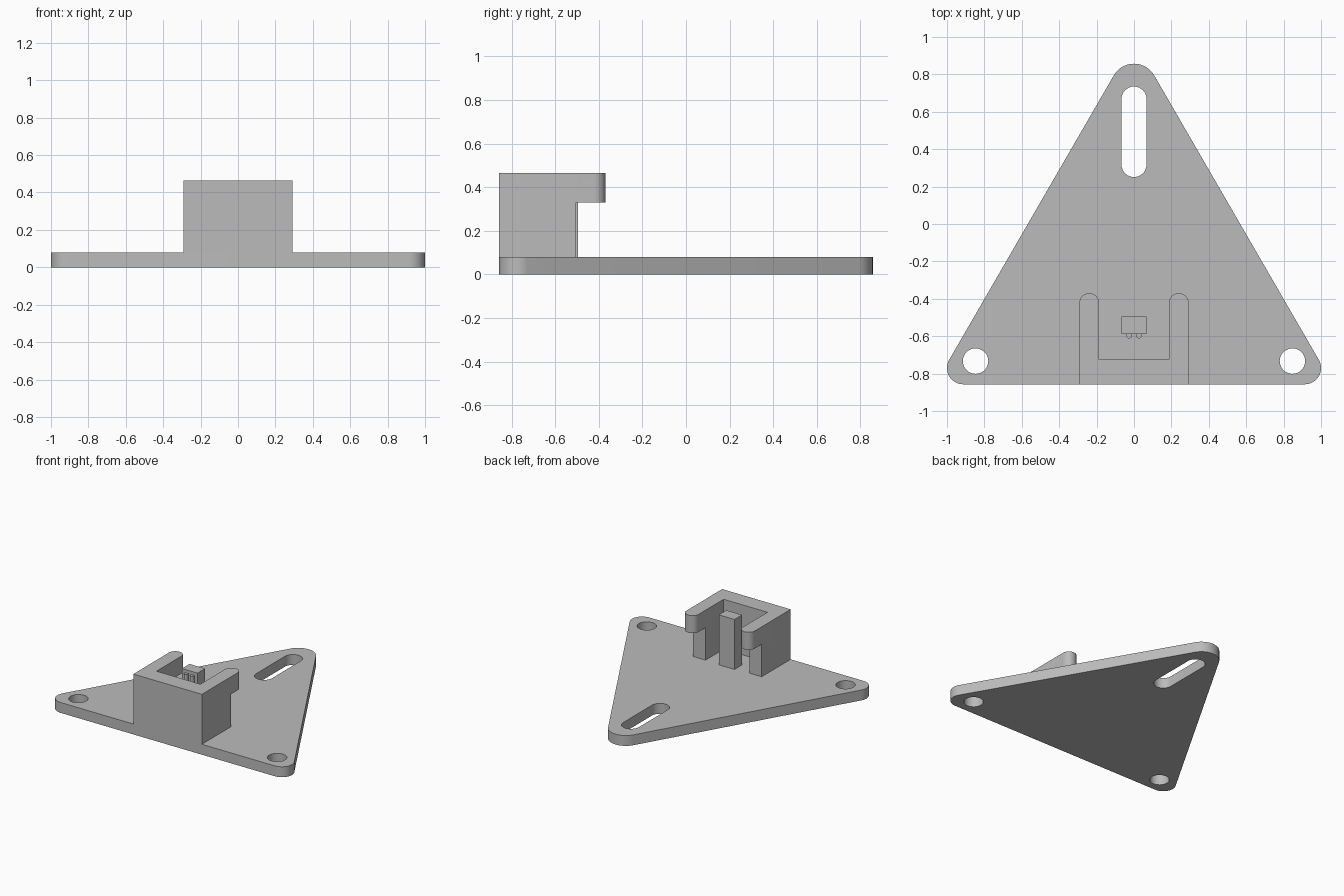
import bpy, bmesh
from math import cos, sin, radians

cube = bpy.data.objects.get("Cube")
if cube:
    bpy.data.objects.remove(cube, do_unlink=True)

grey = bpy.data.materials.new("plain grey")
grey.use_nodes = True
COLOUR = (0.5, 0.5, 0.5, 1)
grey.diffuse_color = COLOUR
grey.node_tree.nodes["Principled BSDF"].inputs["Base Color"].default_value = COLOUR


def arc(cx, cy, r, start, end, steps=16):
    """Points along an arc, angles in degrees."""
    angles = [radians(start + (end - start) * i / steps) for i in range(steps + 1)]
    return [(cx + r * cos(a), cy + r * sin(a)) for a in angles]


def box(x0, x1, y0, y1):
    return [(x0, y0), (x1, y0), (x1, y1), (x0, y1)]


def prism(name, outline, z0, z1):
    """Extrude a flat outline upwards from z0 to z1."""
    bm = bmesh.new()
    face = bm.faces.new([bm.verts.new((x, y, z0)) for x, y in outline])
    top = bmesh.ops.extrude_face_region(bm, geom=[face])["geom"]
    verts = [v for v in top if isinstance(v, bmesh.types.BMVert)]
    bmesh.ops.translate(bm, verts=verts, vec=(0, 0, z1 - z0))
    bmesh.ops.recalc_face_normals(bm, faces=bm.faces)
    mesh = bpy.data.meshes.new(name)
    bm.to_mesh(mesh)
    bm.free()
    mesh.materials.append(grey)
    obj = bpy.data.objects.new(name, mesh)
    bpy.context.collection.objects.link(obj)
    return obj


def cut(obj, outline, z0, z1):
    """Cut a prism out of an object and discard the cutter."""
    cutter = prism("cutter", outline, z0, z1)
    cutter.hide_render = True
    mod = obj.modifiers.new("cut", "BOOLEAN")
    mod.operation = "DIFFERENCE"
    mod.solver = "EXACT"
    mod.object = cutter
    bpy.context.view_layer.objects.active = obj
    bpy.ops.object.modifier_apply(modifier=mod.name)
    bpy.data.objects.remove(cutter, do_unlink=True)


def smooth(obj):
    bpy.ops.object.select_all(action="DESELECT")
    obj.select_set(True)
    bpy.context.view_layer.objects.active = obj
    bpy.ops.object.shade_smooth_by_angle(angle=radians(30))


PLATE, TOP, FRONT = 0.08, 0.465, -0.857

# Triangular base plate with rounded corners
corner = 0.087
base = prism("base_plate",
             arc(1 - corner, FRONT + corner, corner, -90, 30)
             + arc(0, 0.732, 0.125, 30, 150)
             + arc(corner - 1, FRONT + corner, corner, 150, 270), 0, PLATE)

# Mounting holes and adjustment slot
for side in (-1, 1):
    cut(base, arc(side * 0.847, -0.733, 0.068, 0, 348.75, 31), -0.1, 0.2)
cut(base, arc(0, 0.668, 0.067, 0, 180) + arc(0, 0.318, 0.067, 180, 360), -0.1, 0.2)

# U-shaped bracket with round-ended arms, undercut towards the back
OUT, IN, WALL = 0.292, 0.187, -0.725
mid, r = (OUT + IN) / 2, (OUT - IN) / 2
bracket = prism("bracket",
                [(-OUT, FRONT), (OUT, FRONT)]
                + arc(mid, -0.422, r, 0, 180)
                + [(IN, WALL), (-IN, WALL)]
                + arc(-mid, -0.422, r, 0, 180), PLATE, TOP)
cut(bracket, box(-0.5, 0.5, -0.505, -0.2), 0, 0.33)

# Central post with two slim ribs on its front face
post = prism("centre_post", box(-0.067, 0.067, -0.587, -0.495), PLATE, TOP)
ribs = [prism(name, [(x + 0.014, -0.58)] + arc(x, -0.598, 0.014, 0, -180, 10)
              + [(x - 0.014, -0.58)], PLATE, 0.44)
        for name, x in (("right_rib", -0.026), ("left_rib", 0.026))]

for part in [base, bracket, post] + ribs:
    smooth(part)
